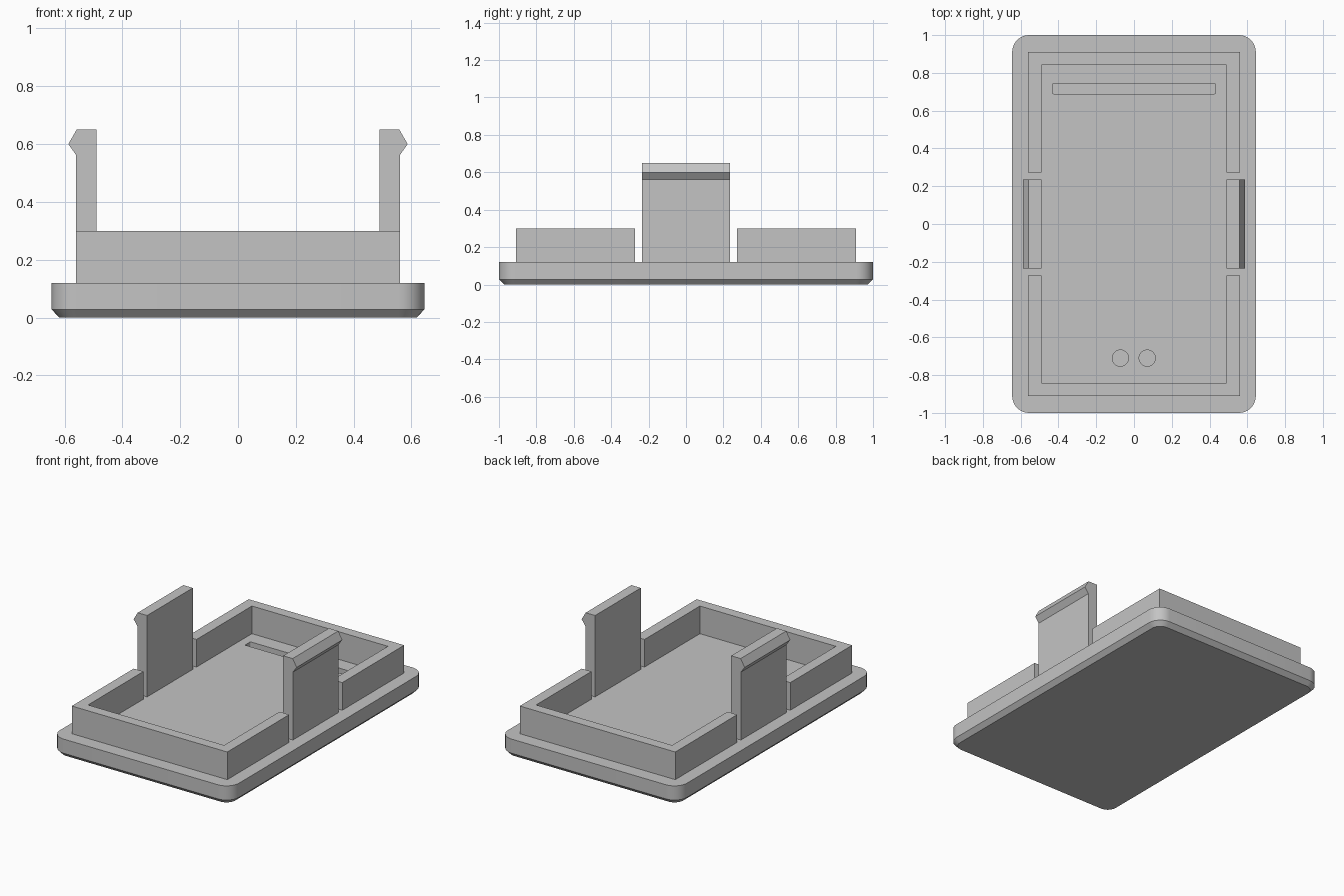
import bpy, bmesh, math

cube = bpy.data.objects.get("Cube")
if cube:
    bpy.data.objects.remove(cube, do_unlink=True)

grey = bpy.data.materials.new("light grey plastic")
grey.use_nodes = True
colour = (0.55, 0.55, 0.55, 1)
grey.diffuse_color = colour
grey.node_tree.nodes["Principled BSDF"].inputs["Base Color"].default_value = colour

PLATE_TOP, WALL_TOP = 0.12, 0.30


def rounded_rect(hx, hy, r, steps):
    """Counter-clockwise outline of a rectangle with rounded corners."""
    points = []
    for i, (sx, sy) in enumerate([(1, 1), (-1, 1), (-1, -1), (1, -1)]):
        for k in range(steps + 1):
            a = math.pi / 2 * (i + k / steps)
            points.append((sx * (hx - r) + r * math.cos(a),
                           sy * (hy - r) + r * math.sin(a)))
    return points


def loft(name, rings):
    """Closed solid skinned through matching rings of 3D points."""
    bm = bmesh.new()
    rows = [[bm.verts.new(p) for p in ring] for ring in rings]
    n = len(rows[0])
    for low, high in zip(rows, rows[1:]):
        for i in range(n):
            j = (i + 1) % n
            bm.faces.new((low[i], low[j], high[j], high[i]))
    bm.faces.new(rows[0][::-1])
    bm.faces.new(rows[-1])
    bmesh.ops.recalc_face_normals(bm, faces=bm.faces)
    mesh = bpy.data.meshes.new(name)
    bm.to_mesh(mesh)
    bm.free()
    mesh.materials.append(grey)
    obj = bpy.data.objects.new(name, mesh)
    bpy.context.collection.objects.link(obj)
    return obj


def prism(name, outline, z0, z1, cx=0, cy=0):
    return loft(name, [[(x + cx, y + cy, z) for x, y in outline] for z in (z0, z1)])


# Base plate: rounded corners and a chamfered underside
def plate_ring(inset, z):
    return [(x, y, z) for x, y in rounded_rect(0.645 - inset, 1 - inset, 0.09 - inset, 10)]


plate = loft("base_plate", [plate_ring(0.027, 0), plate_ring(0, 0.028), plate_ring(0, PLATE_TOP)])

# Shallow slot and two round recesses in the plate's upper face
circle = [(0.043 * math.cos(math.tau * k / 32), 0.043 * math.sin(math.tau * k / 32))
          for k in range(32)]
cutters = [prism("slot_cutter", rounded_rect(0.432, 0.028, 0.008, 4), 0.06, 0.2, 0, 0.717)]
cutters += [prism("hole_cutter", circle, 0.06, 0.2, x, -0.71) for x in (-0.072, 0.07)]
bpy.context.view_layer.objects.active = plate
for cutter in cutters:
    cutter.hide_render = True
    mod = plate.modifiers.new("recess", "BOOLEAN")
    mod.operation = "DIFFERENCE"
    mod.solver = "EXACT"
    mod.object = cutter
    bpy.ops.object.modifier_apply(modifier=mod.name)
    bpy.data.objects.remove(cutter, do_unlink=True)

bpy.ops.object.select_all(action="DESELECT")
plate.select_set(True)
bpy.ops.object.shade_smooth_by_angle(angle=math.radians(25))

# U-shaped rim walls at the front and back
u_shape = [(-0.56, 0.273), (-0.49, 0.273), (-0.49, 0.843), (0.49, 0.843),
           (0.49, 0.273), (0.56, 0.273), (0.56, 0.91), (-0.56, 0.91)]
for name, s in (("front_rim", -1), ("back_rim", 1)):
    prism(name, [(x, s * y) for x, y in u_shape], PLATE_TOP, WALL_TOP)

# Snap clips with a barbed outer lip
clip_profile = [(0.49, PLATE_TOP), (0.56, PLATE_TOP), (0.56, 0.562),
                (0.587, 0.60), (0.558, 0.65), (0.49, 0.65)]
for name, s in (("left_clip", 1), ("right_clip", -1)):
    loft(name, [[(s * x, y, z) for x, z in clip_profile] for y in (-0.235, 0.235)])
